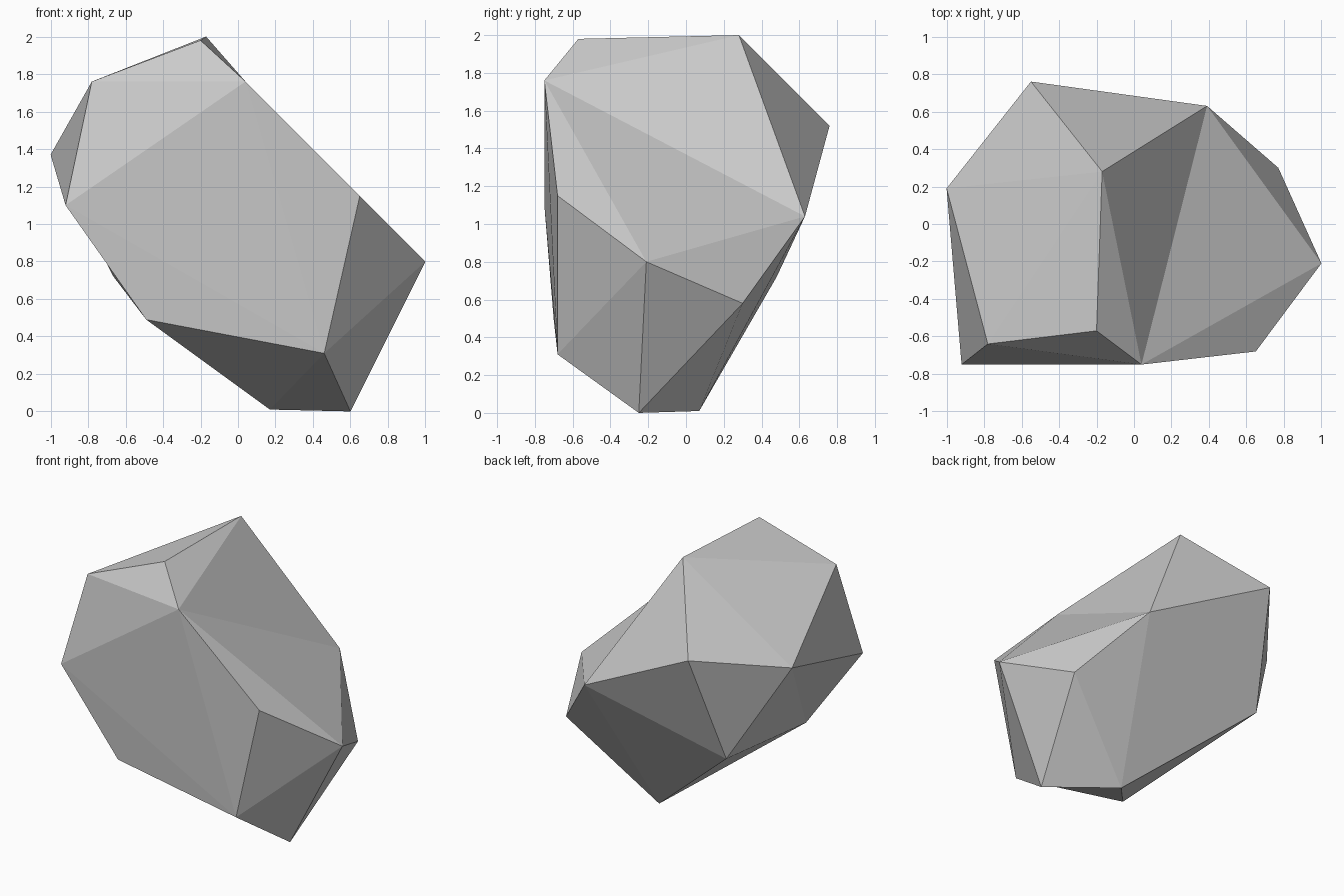
import bpy
import bmesh

cube = bpy.data.objects.get("Cube")
if cube:
    bpy.data.objects.remove(cube, do_unlink=True)


def flat_material(name, value):
    """Plain matte grey shared by the whole stone."""
    material = bpy.data.materials.new(name)
    material.use_nodes = True
    colour = (value, value, value, 1)
    material.diffuse_color = colour
    shader = next(n for n in material.node_tree.nodes if n.type == "BSDF_PRINCIPLED")
    shader.inputs["Base Color"].default_value = colour
    shader.inputs["Roughness"].default_value = 0.9
    return material


# Corners of the faceted stone, from the crown down to the foot
corners = dict(
    A=(-.17, .28, 2), B=(-.2, -.57, 1.98), C=(.04, -.75, 1.76), D=(-.78, -.64, 1.76),
    E=(-1, .19, 1.37), F=(-.92, -.75, 1.1), G=(.65, -.68, 1.15), H=(1, -.21, .8),
    I=(.39, .63, 1.04), J=(-.55, .76, 1.52), K=(.77, .3, .58), L=(.6, -.25, 0),
    M=(.17, .07, .01), N=(.46, -.68, .31), O=(-.49, -.7, .49), P=(-.665, .48, .72),
)

# Facets grouped by the side of the stone they belong to
facets = {
    "crown": "ABC ABD ADE AEJ BDC",
    "front": "DCF FCN CGN FON",
    "left side": "ACI CHI CGH GNH HNL HLK HKI",
    "back": "AIJ IJP IPM KMI",
    "right side": "DEF JEP EFO EOP",
    "underside": "LMK MPO ONM NLM",
}


def build_stone(name, material):
    """Join the corners into one closed, flat-shaded stone."""
    bm = bmesh.new()
    verts = {key: bm.verts.new(point) for key, point in corners.items()}
    for group in facets.values():
        for facet in group.split():
            bm.faces.new([verts[key] for key in facet])
    bmesh.ops.recalc_face_normals(bm, faces=bm.faces[:])
    mesh = bpy.data.meshes.new(name)
    bm.to_mesh(mesh)
    bm.free()
    mesh.materials.append(material)
    stone = bpy.data.objects.new(name, mesh)
    bpy.context.scene.collection.objects.link(stone)
    return stone


build_stone("rock", flat_material("stone_grey", 0.6))
